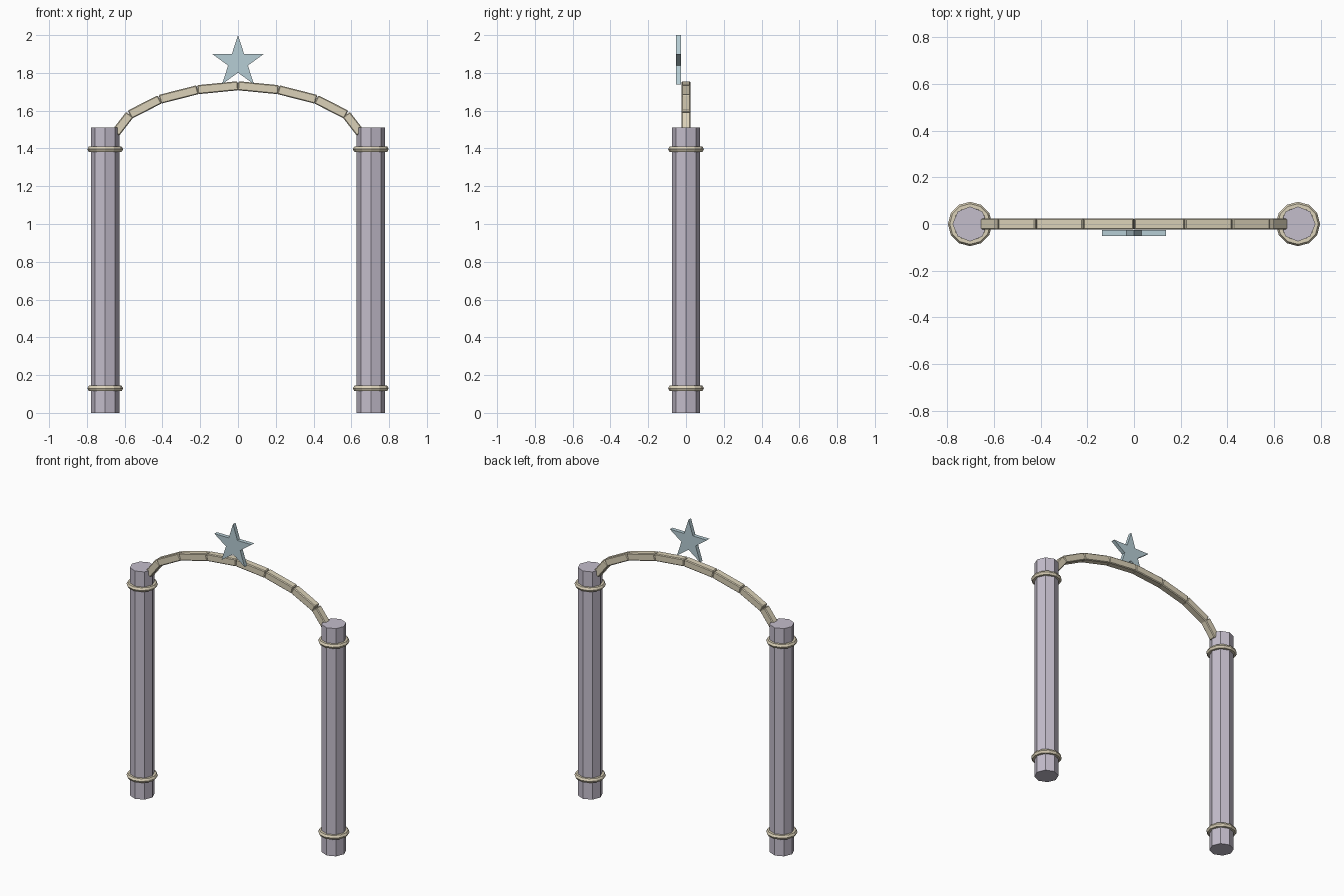
import bpy, bmesh, math
from mathutils import Vector, Matrix

if "Cube" in bpy.data.objects:
    bpy.data.objects.remove(bpy.data.objects["Cube"], do_unlink=True)


def material(name, rgb):
    m = bpy.data.materials.new(name)
    m.use_nodes = True
    m.diffuse_color = (*rgb, 1)
    m.node_tree.nodes["Principled BSDF"].inputs["Base Color"].default_value = (*rgb, 1)
    return m


STONE = material("lavender stone", (0.55, 0.51, 0.60))
SAND = material("sand", (0.71, 0.64, 0.48))
BLUE = material("pale blue", (0.47, 0.61, 0.66))


def finish(bm, name, mat, location=(0, 0, 0)):
    bmesh.ops.recalc_face_normals(bm, faces=bm.faces)
    mesh = bpy.data.meshes.new(name)
    bm.to_mesh(mesh)
    bm.free()
    mesh.materials.append(mat)
    obj = bpy.data.objects.new(name, mesh)
    obj.location = location
    bpy.context.collection.objects.link(obj)
    return obj


def column(name, x, radius=0.075, height=1.51):
    bm = bmesh.new()
    bmesh.ops.create_cone(bm, cap_ends=True, segments=8, radius1=radius,
                          radius2=radius, depth=height)
    finish(bm, name, STONE, (x, 0, height / 2))


def ring(name, x, z):
    bpy.ops.mesh.primitive_torus_add(major_segments=12, minor_segments=6,
                                     major_radius=0.079, minor_radius=0.016,
                                     location=(x, 0, z))
    obj = bpy.context.object
    obj.name = name
    obj.data.materials.append(SAND)


def block(name, a, b, thick=0.048):
    # Bevelled bar running from point a to point b in the xz plane
    a, b = Vector((a[0], 0, a[1])), Vector((b[0], 0, b[1]))
    along = b - a
    bm = bmesh.new()
    bmesh.ops.create_cube(bm, size=1)
    bmesh.ops.scale(bm, vec=(along.length, thick, thick), verts=bm.verts)
    bmesh.ops.bevel(bm, geom=bm.edges[:], offset=0.005, segments=1,
                    affect='EDGES')
    turn = Matrix.Rotation(-math.atan2(along.z, along.x), 4, 'Y')
    bmesh.ops.transform(bm, matrix=turn, verts=bm.verts)
    finish(bm, name, SAND, (a + b) / 2)


def star(name, outer, inner, depth, location):
    bm = bmesh.new()
    verts = []
    for i in range(10):
        r = inner if i % 2 else outer
        t = math.pi * i / 5
        verts.append(bm.verts.new((r * math.sin(t), -depth / 2, r * math.cos(t))))
    face = bm.faces.new(verts)
    new = bmesh.ops.extrude_face_region(bm, geom=[face])["geom"]
    bmesh.ops.translate(bm, vec=(0, depth, 0),
                        verts=[v for v in new if isinstance(v, bmesh.types.BMVert)])
    finish(bm, name, BLUE, location)


# Columns, rings and arch blocks on both sides
joints = [(0, 1.732), (0.214, 1.711), (0.414, 1.66), (0.573, 1.579), (0.648, 1.482)]
for side, s in (("left", 1), ("right", -1)):
    column(f"{side}_column", s * 0.703)
    ring(f"{side}_lower_ring", s * 0.703, 0.13)
    ring(f"{side}_upper_ring", s * 0.703, 1.396)
    for i, (a, b) in enumerate(zip(joints, joints[1:])):
        block(f"{side}_arch_block_{i + 1}", (s * a[0], a[1]), (s * b[0], b[1]))

# Star in front of the crown of the arch
star("star", 0.144, 0.055, 0.026, (0, -0.039, 1.856))
